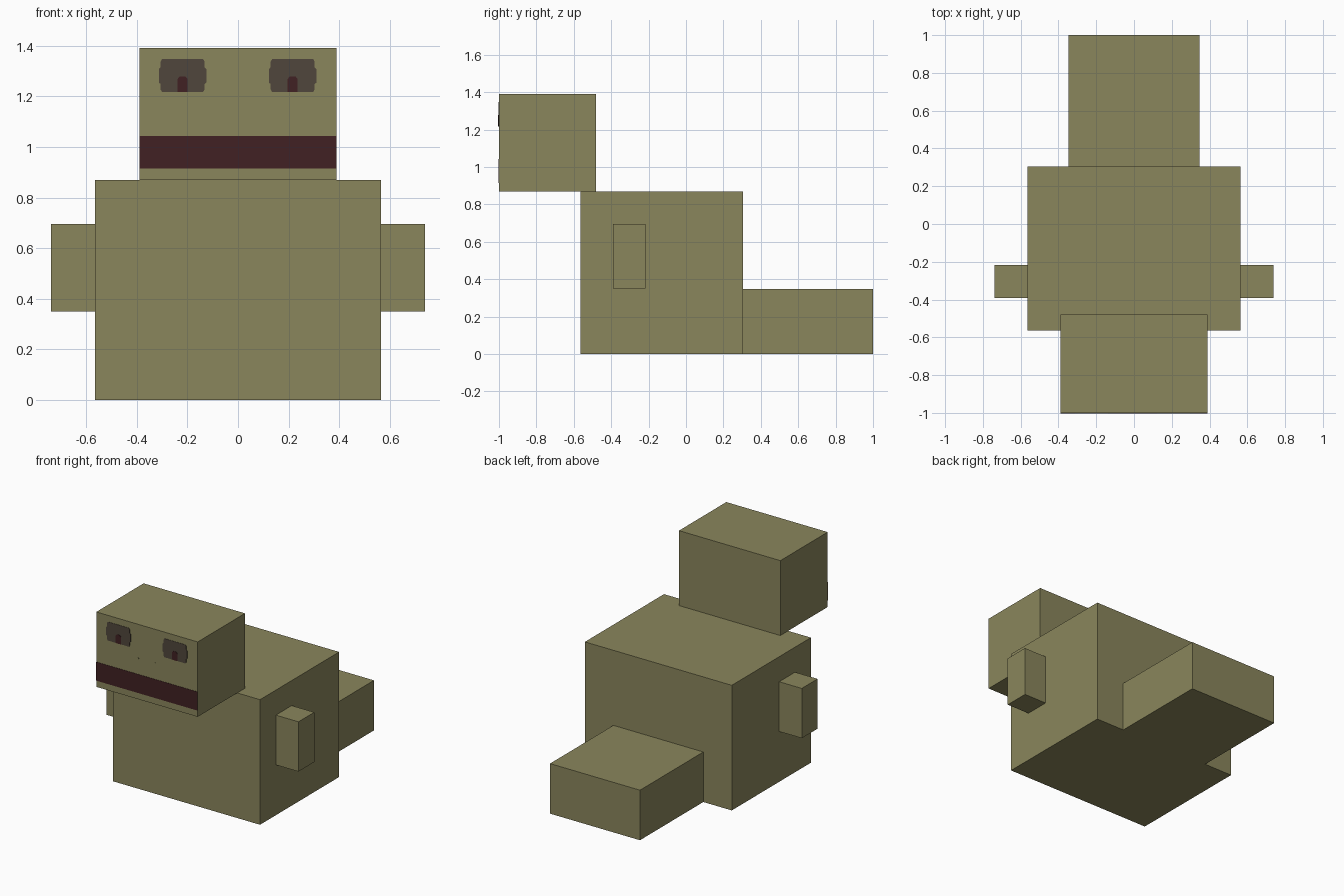
import bpy
import bmesh

cube = bpy.data.objects.get("Cube")
if cube:
    bpy.data.objects.remove(cube, do_unlink=True)


def material(name, rgb):
    m = bpy.data.materials.new(name)
    m.use_nodes = True
    m.diffuse_color = (*rgb, 1)
    bsdf = next(n for n in m.node_tree.nodes if n.type == 'BSDF_PRINCIPLED')
    bsdf.inputs["Base Color"].default_value = (*rgb, 1)
    return m


OLIVE = material("olive skin", (0.254, 0.238, 0.107))
MAROON = material("dark maroon", (0.053, 0.0152, 0.0168))
BROWN = material("grey brown", (0.080, 0.061, 0.045))

FACE_Y = -1.0


def finish(name, bm, mat):
    bmesh.ops.recalc_face_normals(bm, faces=bm.faces)
    mesh = bpy.data.meshes.new(name)
    bm.to_mesh(mesh)
    bm.free()
    mesh.materials.append(mat)
    obj = bpy.data.objects.new(name, mesh)
    bpy.context.collection.objects.link(obj)
    return obj


def box(name, x, y, z, mat=OLIVE):
    """Box from (min, max) ranges on each axis."""
    bm = bmesh.new()
    bmesh.ops.create_cube(bm, size=1)
    for v in bm.verts:
        v.co = [(lo + hi) / 2 + c * (hi - lo) for c, (lo, hi) in zip(v.co, (x, y, z))]
    return finish(name, bm, mat)


def face_plate(name, half, cx, cz, depth, mat):
    """Thin plate on the face from the right half of a symmetric outline."""
    outline = half + [(-px, pz) for px, pz in reversed(half)]
    bm = bmesh.new()
    f = bm.faces.new([bm.verts.new((cx + px, FACE_Y + 0.001, cz + pz)) for px, pz in outline])
    ext = bmesh.ops.extrude_face_region(bm, geom=[f])["geom"]
    for v in ext:
        if isinstance(v, bmesh.types.BMVert):
            v.co.y = FACE_Y - depth
    return finish(name, bm, mat)


# Main blocks
box("body", (-0.565, 0.565), (-0.565, 0.304), (0, 0.87))
box("head", (-0.39, 0.39), (-1.0, -0.48), (0.87, 1.391))
box("tail", (-0.346, 0.346), (0.304, 1.0), (0, 0.348))

# Arms
for side, s in (("left", 1), ("right", -1)):
    box(side + "_arm", sorted((s * 0.565, s * 0.739)), (-0.391, -0.217), (0.35, 0.696))

# Mouth band across the front of the head
box("mouth", (-0.39, 0.39), (FACE_Y - 0.002, FACE_Y + 0.001), (0.914, 1.044), MAROON)

# Eyes, pupils and nostrils
EYE = [(0.081, -0.065), (0.087, -0.055), (0.087, -0.033), (0.094, -0.028),
       (0.094, 0.025), (0.087, 0.033), (0.087, 0.055), (0.081, 0.065)]
PUPIL = [(0.02, -0.065), (0.02, -0.014), (0.011, -0.003)]
NOSTRIL = [(0.004, -0.004), (0.004, 0.004)]
for side, cx, nx in (("left", 0.216, 0.063), ("right", -0.219, -0.067)):
    face_plate(side + "_eye", EYE, cx, 1.282, 0.002, BROWN)
    face_plate(side + "_pupil", PUPIL, cx, 1.282, 0.004, MAROON)
    face_plate(side + "_nostril", NOSTRIL, nx, 1.155, 0.001, OLIVE)
